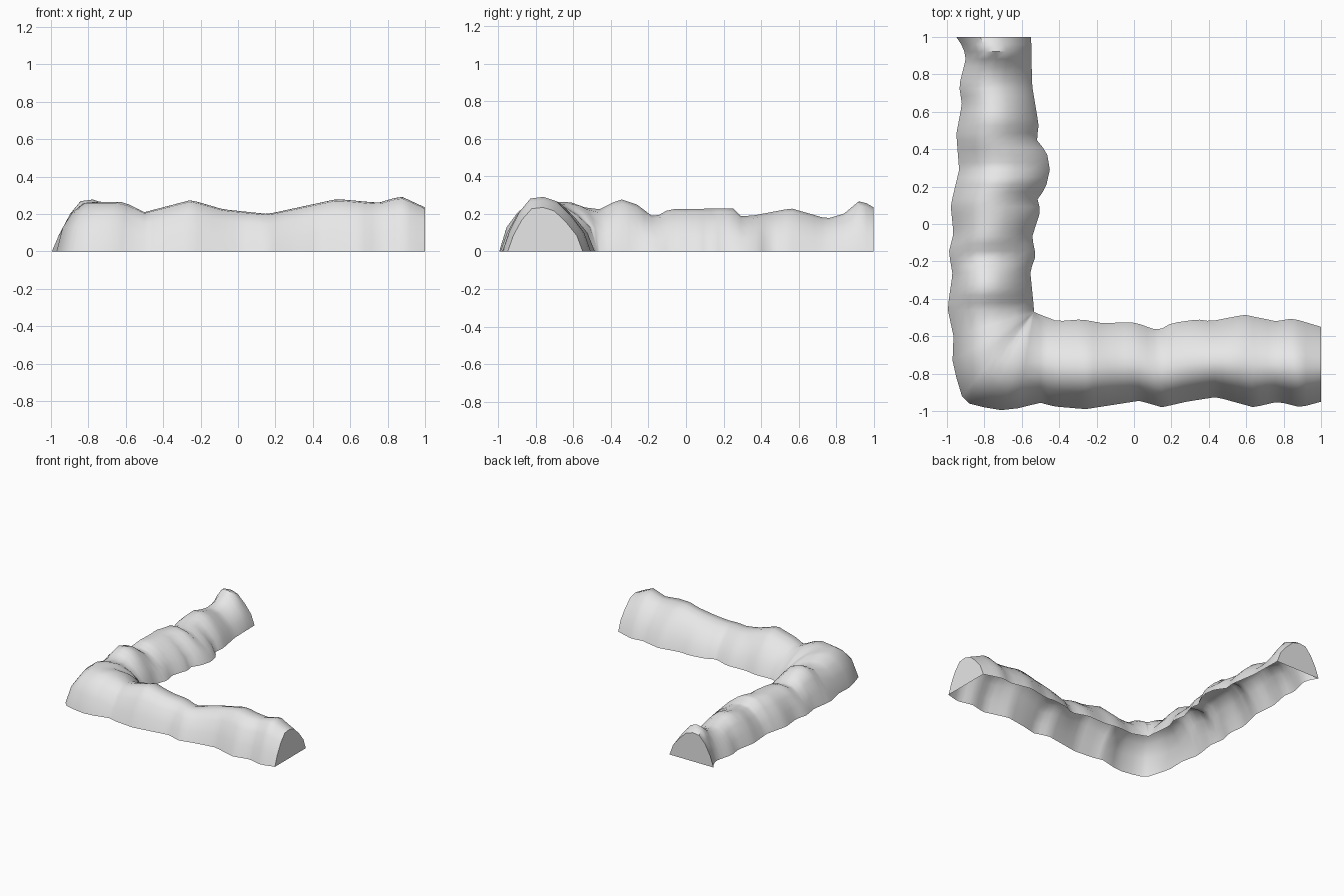
import bpy
import bmesh
import math
from mathutils import Vector

default_cube = bpy.data.objects.get("Cube")
if default_cube:
    bpy.data.objects.remove(default_cube, do_unlink=True)


def sample(points, t):
    """Linear interpolation through a short list of (position, value) points."""
    points = sorted(points)
    if t <= points[0][0]:
        return points[0][1]
    for (t_low, v_low), (t_high, v_high) in zip(points, points[1:]):
        if t <= t_high:
            return v_low + (v_high - v_low) * (t - t_low) / (t_high - t_low)
    return points[-1][1]


def steps(start, end, count):
    return [start + (end - start) * i / (count - 1) for i in range(count)]


# Arm running along x: outer foot, inner foot and ridge height
front_outer = [(-.52, -.95), (-.43, -.975), (-.26, -.99), (.03, -.945), (.15, -.98),
               (.28, -.95), (.44, -.925), (.64, -.98), (.77, -.95), (.89, -.98), (1, -.95)]
front_inner = [(-.5, -.485), (-.41, -.52), (-.28, -.51), (-.17, -.53), (0, -.525), (.13, -.57),
               (.2, -.53), (.34, -.51), (.41, -.52), (.59, -.485), (.76, -.52), (.85, -.505), (1, -.55)]
front_ridge = [(-.5, .21), (-.25, .275), (-.08, .225), (.16, .2),
               (.53, .28), (.75, .26), (.87, .295), (1, .235)]

# Arm running along y
side_outer = [(-.52, -1), (-.4, -.99), (-.27, -.97), (-.15, -.99), (-.05, -.965), (.1, -.98),
              (.29, -.935), (.48, -.95), (.64, -.92), (.74, -.935), (.88, -.9), (.94, -.91), (1, -.95)]
side_inner = [(-.45, -.535), (-.25, -.555), (-.17, -.525), (-.07, -.545), (.07, -.5), (.15, -.52),
              (.18, -.475), (.29, -.45), (.38, -.465), (.45, -.52), (.53, -.51), (.74, -.545), (1, -.55)]
side_ridge = [(-.5, .205), (-.35, .28), (-.26, .25), (-.17, .18), (-.09, .225), (.25, .23),
              (.28, .19), (.35, .19), (.56, .23), (.75, .175), (.84, .2), (.93, .275), (1, .235)]

# Rounded corner: outer foot x, y and ridge height, fanned about the inner corner
corner = [(-.62, -.985, .25), (-.71, -.995, .265), (-.8, -.98, .265), (-.88, -.96, .265),
          (-.92, -.92, .265), (-.95, -.82, .265), (-.97, -.73, .26), (-.965, -.6, .235)]
inner_corner = Vector((-.535, -.47))

# Mound cross-section: share of the width, share of the ridge height
section = [(0, 0), (.075, .36), (.19, .72), (.32, .97), (.47, 1),
           (.62, .92), (.78, .66), (.92, .36), (1, 0)]

# Each ring: outer foot, inner foot, ridge height, side steepness
rings = []
for x in steps(1, -.5, 38):
    rings.append((Vector((x, sample(front_outer, x))), Vector((x, sample(front_inner, x))),
                  sample(front_ridge, x), 1))
for x, y, height in corner:
    rings.append((Vector((x, y)), inner_corner, height, .7))
for y in steps(-.46, 1, 38):
    rings.append((Vector((sample(side_outer, y), y)), Vector((sample(side_inner, y), y)),
                  sample(side_ridge, y), 1))

# Loft the rings into an open-bottomed mound with flat cut ends
bm = bmesh.new()
loops = []
for outer, inner, height, steepness in rings:
    loop = []
    for across, up in section:
        foot = outer.lerp(inner, across)
        loop.append(bm.verts.new((foot.x, foot.y, height * up ** steepness)))
    loops.append(loop)
for a, b in zip(loops, loops[1:]):
    for i in range(len(section) - 1):
        bm.faces.new((a[i], a[i + 1], b[i + 1], b[i]))
bm.faces.new(list(reversed(loops[0])))
bm.faces.new(loops[-1])
bmesh.ops.remove_doubles(bm, verts=bm.verts[:], dist=.0005)

mesh = bpy.data.meshes.new("corner_mound")
bm.to_mesh(mesh)
bm.free()
mound = bpy.data.objects.new("corner_mound", mesh)
bpy.context.collection.objects.link(mound)

# Plain grey material
grey = bpy.data.materials.new("light_grey")
grey.use_nodes = True
colour = (.8, .8, .8, 1)
grey.diffuse_color = colour
for node in grey.node_tree.nodes:
    if node.type == 'BSDF_PRINCIPLED':
        node.inputs["Base Color"].default_value = colour
mesh.materials.append(grey)

# Smooth sides, crisp cut ends
bpy.ops.object.select_all(action='DESELECT')
mound.select_set(True)
bpy.context.view_layer.objects.active = mound
bpy.ops.object.shade_smooth_by_angle(angle=math.radians(50))
